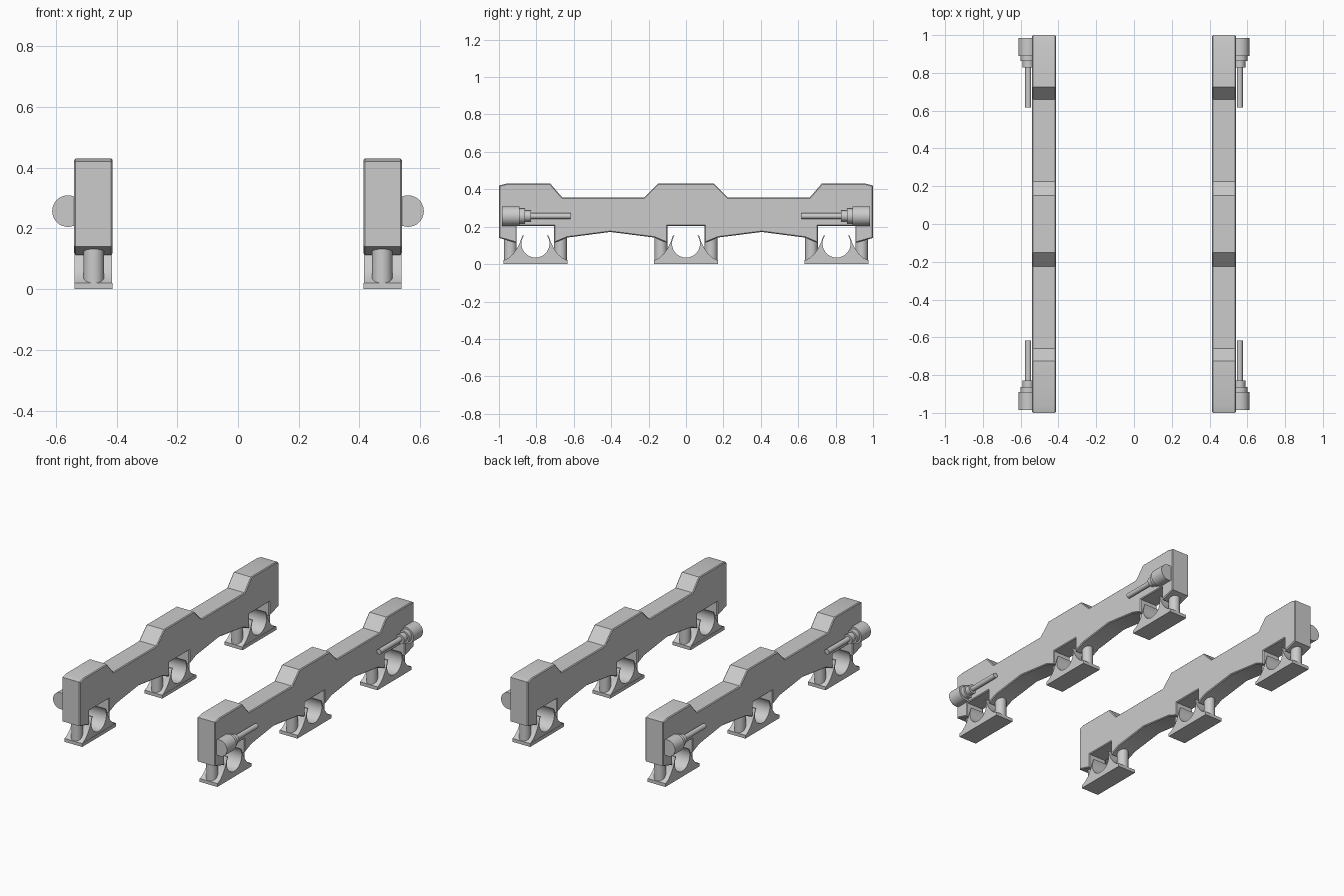
import bpy, bmesh, math
from mathutils import Matrix, Vector

if "Cube" in bpy.data.objects:
    bpy.data.objects.remove(bpy.data.objects["Cube"])

X0, X1 = 0.413, 0.54          # inner and outer face of a side frame
AXLES = (-0.805, 0.0, 0.805)  # axle positions along y


def finish(name, bm):
    """Turn the bmesh into an object mirrored to the other side."""
    bmesh.ops.recalc_face_normals(bm, faces=bm.faces)
    me = bpy.data.meshes.new(name)
    bm.to_mesh(me)
    bm.free()
    ob = bpy.data.objects.new(name, me)
    bpy.context.collection.objects.link(ob)
    bpy.ops.object.select_all(action='DESELECT')
    ob.select_set(True)
    bpy.context.view_layer.objects.active = ob
    bpy.ops.object.shade_smooth_by_angle(angle=math.radians(30))
    ob.modifiers.new("mirror", 'MIRROR').use_axis = (True, False, False)
    return ob


def extrude_profile(bm, pts, x0, x1):
    """Extrude a (y, z) outline along x."""
    face = bm.faces.new([bm.verts.new((x0, y, z)) for y, z in pts])
    res = bmesh.ops.extrude_face_region(bm, geom=[face])
    verts = [v for v in res['geom'] if isinstance(v, bmesh.types.BMVert)]
    bmesh.ops.translate(bm, verts=verts, vec=(x1 - x0, 0, 0))


def cylinder(bm, center, radius, depth, axis, segs=24):
    rot = Vector((0, 0, 1)).rotation_difference(Vector(axis)).to_matrix().to_4x4()
    bmesh.ops.create_cone(bm, cap_ends=True, segments=segs, radius1=radius,
                          radius2=radius, depth=depth,
                          matrix=Matrix.Translation(center) @ rot)


# Side frame: half outline from the middle of the top to the middle axle slot
half = [(0.15, 0.43), (0.225, 0.355), (0.66, 0.355), (0.725, 0.43),
        (0.96, 0.43), (1.0, 0.42), (1.0, 0.14), (0.905, 0.113),
        (0.905, 0.203), (0.705, 0.203), (0.705, 0.113), (0.635, 0.142),
        (0.405, 0.172), (0.17, 0.142), (0.1, 0.113), (0.1, 0.203)]
outline = half + [(-y, z) for y, z in reversed(half)]
bm = bmesh.new()
extrude_profile(bm, outline, X0, X1)
rim = [e for e in bm.edges if abs(e.verts[0].co.x - e.verts[1].co.x) < 1e-5]
bmesh.ops.bevel(bm, geom=rim, offset=0.005, segments=1, affect='EDGES')
finish("side_frame", bm)

# Axle saddle outline: round bearing seat with flared outer sides
seat = [(0.075 * math.cos(a), 0.11 + 0.075 * math.sin(a))
        for a in (math.radians(35 - 250 * i / 28) for i in range(29))]
flare = [(-0.07, 0.152), (-0.082, 0.118), (-0.098, 0.085), (-0.118, 0.056),
         (-0.142, 0.034), (-0.168, 0.02)]
saddle = seat + flare + [(-y, z) for y, z in reversed(flare)]

for label, y in zip(("front", "middle", "rear"), AXLES):
    bm = bmesh.new()
    extrude_profile(bm, [(y + a, z) for a, z in saddle], X0 + 0.002, X1 - 0.002)
    finish(label + "_axle_saddle", bm)

    # Base plate
    bm = bmesh.new()
    extrude_profile(bm, [(y - 0.171, 0), (y + 0.171, 0), (y + 0.171, 0.021),
                         (y - 0.171, 0.021)], X0, X1 - 0.002)
    finish(label + "_base_plate", bm)

    # Spring posts under the frame
    bm = bmesh.new()
    for s in (-1, 1):
        cylinder(bm, (0.475, y + s * 0.134, 0.085), 0.034, 0.14, (0, 0, 1))
    finish(label + "_spring_posts", bm)

# Brake cylinders: stepped body and push rod (start, end, radius)
steps = [(0.985, 0.89, 0.052), (0.89, 0.862, 0.04),
         (0.862, 0.828, 0.029), (0.828, 0.617, 0.016)]
for label, s in (("front", -1), ("rear", 1)):
    bm = bmesh.new()
    for a, b, r in steps:
        cylinder(bm, (0.56, s * (a + b) / 2, 0.257), r, a - b, (0, 1, 0), 32)
    finish(label + "_brake_cylinder", bm)
